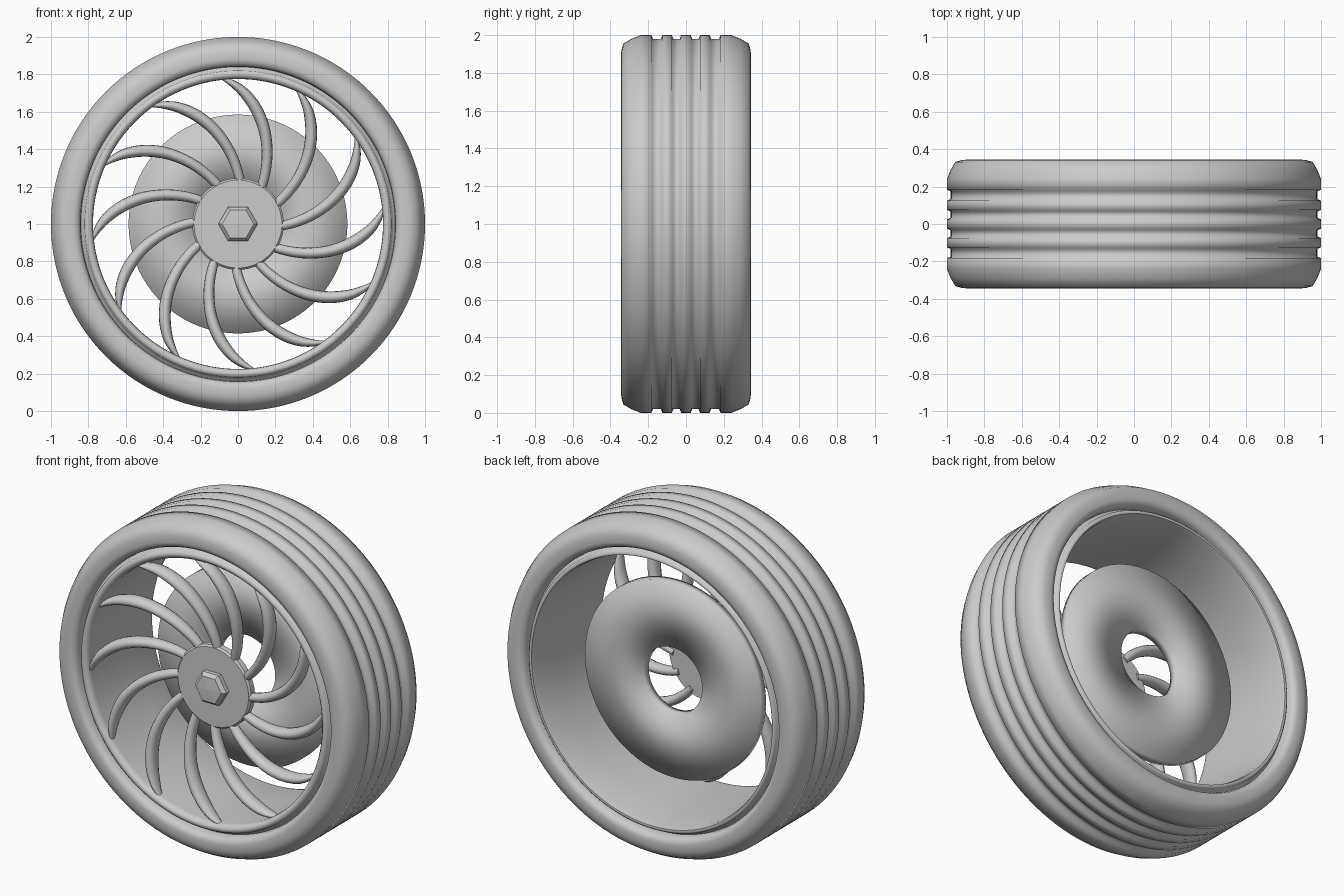
import bpy, bmesh, math

if "Cube" in bpy.data.objects:
    bpy.data.objects.remove(bpy.data.objects["Cube"])

grey = bpy.data.materials.new("light grey")
grey.diffuse_color = (0.6, 0.6, 0.6, 1)
grey.use_nodes = True
grey.node_tree.nodes["Principled BSDF"].inputs["Base Color"].default_value = grey.diffuse_color


def finish(bm, name, smooth):
    """Make an object; smooth is None for flat, or the angle kept smooth in degrees."""
    bmesh.ops.remove_doubles(bm, verts=bm.verts, dist=1e-5)
    bmesh.ops.recalc_face_normals(bm, faces=bm.faces)
    me = bpy.data.meshes.new(name)
    bm.to_mesh(me)
    bm.free()
    ob = bpy.data.objects.new(name, me)
    bpy.context.collection.objects.link(ob)
    me.materials.append(grey)
    if smooth is not None:
        if smooth >= 180:
            me.shade_smooth()
        else:
            bpy.ops.object.select_all(action='DESELECT')
            ob.select_set(True)
            bpy.context.view_layer.objects.active = ob
            bpy.ops.object.shade_smooth_by_angle(angle=math.radians(smooth))
    return ob


def skin(bm, rings, close_rings):
    """Join successive rings of vertices with quads."""
    n = len(rings)
    for i in range(n if close_rings else n - 1):
        a, b = rings[i], rings[(i + 1) % n]
        for j in range(len(a)):
            k = (j + 1) % len(a)
            bm.faces.new((a[j], a[k], b[k], b[j]))


def lathe(name, profile, segs=96, closed=True, smooth=180):
    """Spin (radius, y) points around the axle."""
    bm = bmesh.new()
    rings = []
    for r, y in profile:
        r = max(r, 1e-7)
        rings.append([bm.verts.new((r * math.cos(2 * math.pi * i / segs), y,
                                    1 + r * math.sin(2 * math.pi * i / segs)))
                      for i in range(segs)])
    skin(bm, rings, closed)
    return finish(bm, name, smooth)


# Tyre: mirrored half profile with two grooves on each side of the centre
half = [(1.0, 0.025), (0.98, 0.033), (0.98, 0.067), (1.0, 0.075), (1.0, 0.125),
        (0.98, 0.133), (0.98, 0.175), (1.0, 0.183), (1.0, 0.24), (0.98, 0.29),
        (0.955, 0.332), (0.92, 0.342), (0.88, 0.345), (0.855, 0.338),
        (0.843, 0.315), (0.84, 0.28)]
tyre = [(r, -y) for r, y in reversed(half)] + half
lathe("tyre", tyre, segs=128)

# Rim barrel with a rolled lip on both edges
rim = [(0.775, -0.29), (0.777, -0.31), (0.79, -0.325), (0.805, -0.328), (0.82, -0.318),
       (0.825, -0.29), (0.845, -0.28), (0.845, 0.28), (0.825, 0.29), (0.822, 0.318),
       (0.812, 0.328), (0.80, 0.325), (0.793, 0.30), (0.785, 0.1)]
lathe("rim", rim, segs=128, smooth=60)

# Brake disc: softly shaded flat ring behind the spokes
lathe("brake_disc", [(0.195, 0.075), (0.585, 0.075), (0.585, 0.125), (0.195, 0.125)])

# Hub plate and six-sided centre nut
lathe("hub", [(0, -0.235), (0.235, -0.235), (0.245, -0.225), (0.245, -0.19), (0, -0.19)],
      closed=False, smooth=30)
lathe("centre_nut", [(0, -0.285), (0.085, -0.28), (0.105, -0.26), (0.105, -0.23), (0, -0.23)],
      segs=6, closed=False, smooth=None)


# Curved spokes: (x, z from centre, y, half width, half depth) along the path
PATH = [(0.12, 0.18, -0.205, 0.024, 0.026), (0.145, 0.27, -0.215, 0.027, 0.034),
        (0.156, 0.38, -0.23, 0.029, 0.040), (0.142, 0.50, -0.245, 0.031, 0.044),
        (0.10, 0.61, -0.257, 0.032, 0.046), (0.035, 0.70, -0.268, 0.028, 0.044),
        (-0.035, 0.755, -0.28, 0.018, 0.034), (-0.10, 0.785, -0.29, 0.004, 0.010)]
SIDES, COUNT = 14, 12


def path_at(t):
    """Smoothly interpolate the path (Catmull-Rom)."""
    i = min(int(t), len(PATH) - 2)
    f = t - i
    p = [PATH[min(max(i + d, 0), len(PATH) - 1)] for d in (-1, 0, 1, 2)]
    return [0.5 * (2 * b + (c - a) * f + (2 * a - 5 * b + 4 * c - d) * f * f
                   + (3 * b - a - 3 * c + d) * f ** 3) for a, b, c, d in zip(*p)]


steps = 3 * (len(PATH) - 1)
samples = [path_at(i / 3) for i in range(steps + 1)]
for s in range(COUNT):
    ang = 2 * math.pi * s / COUNT
    ca, sa = math.cos(ang), math.sin(ang)
    bm = bmesh.new()
    rings = []
    for i, (x, z, y, w, d) in enumerate(samples):
        p, q = samples[max(i - 1, 0)], samples[min(i + 1, steps)]
        tx, tz = q[0] - p[0], q[1] - p[1]
        ln = math.hypot(tx, tz)
        nx, nz = tz / ln, -tx / ln
        ring = []
        for j in range(SIDES):
            a = 2 * math.pi * j / SIDES
            px, pz = x + nx * w * math.cos(a), z + nz * w * math.cos(a)
            ring.append(bm.verts.new((px * ca - pz * sa, y + d * math.sin(a),
                                      1 + px * sa + pz * ca)))
        rings.append(ring)
    skin(bm, rings, False)
    bm.faces.new(rings[0])
    bm.faces.new(rings[-1])
    finish(bm, f"spoke_{s + 1}", 60)
